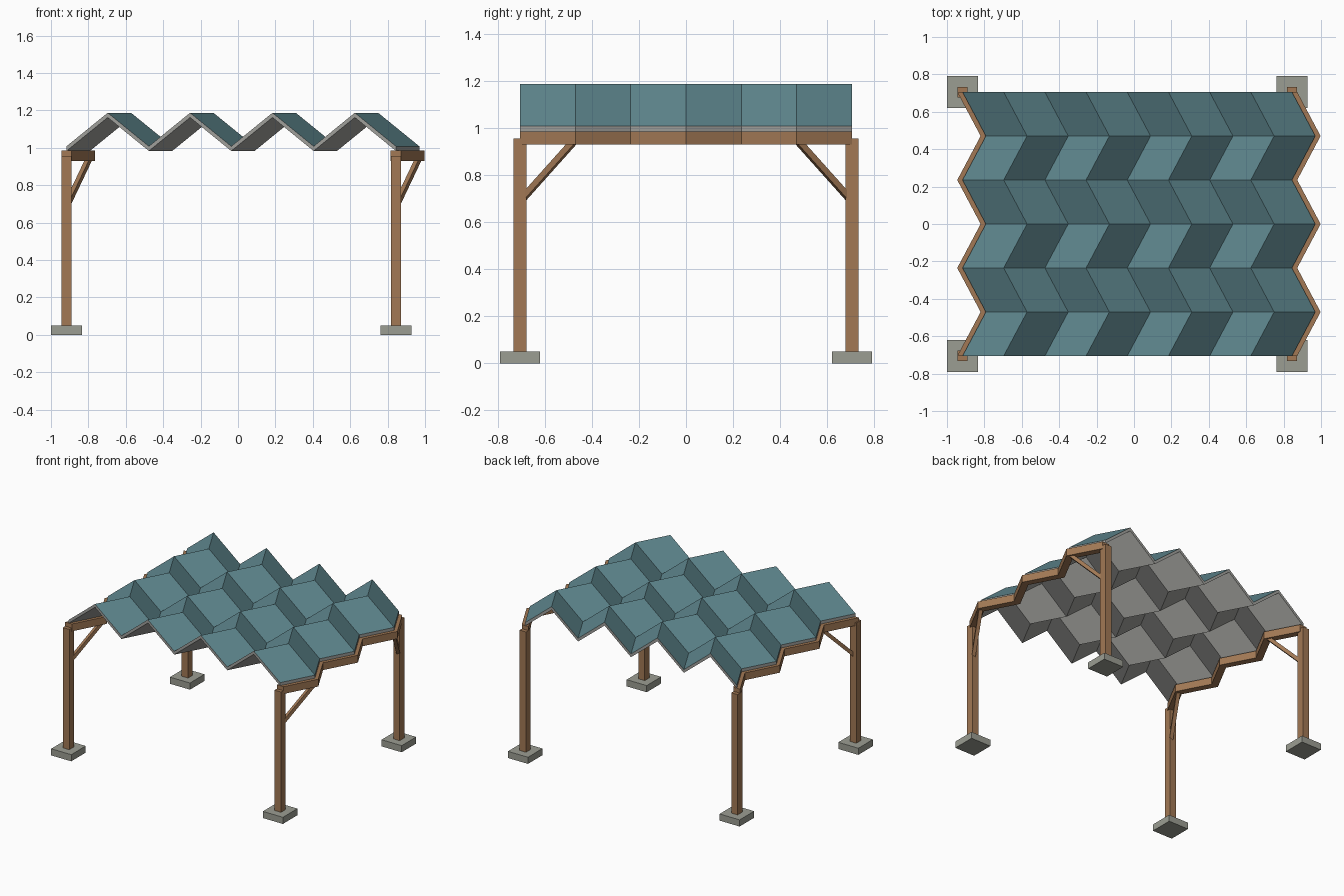
import bpy, bmesh
from mathutils import Vector

if "Cube" in bpy.data.objects:
    bpy.data.objects.remove(bpy.data.objects["Cube"])

X0, STEP, SHIFT = -0.917, 0.2202, 0.125   # left roof edge, fold spacing, zigzag offset
COLS, ROWS, DY = 8, 6, 0.2352
X1 = X0 + COLS * STEP
Y1 = ROWS * DY / 2


def material(name, rgb):
    m = bpy.data.materials.new(name)
    m.diffuse_color = (*rgb, 1)
    m.use_nodes = True
    m.node_tree.nodes["Principled BSDF"].inputs["Base Color"].default_value = m.diffuse_color
    return m


teal = material("teal_sheet", (0.115, 0.245, 0.275))
wood = material("timber", (0.36, 0.19, 0.09))
stone = material("concrete", (0.33, 0.34, 0.29))
lining = material("grey_lining", (0.35, 0.35, 0.33))


def finish(name, bm, *mats):
    bmesh.ops.recalc_face_normals(bm, faces=bm.faces)
    me = bpy.data.meshes.new(name)
    bm.to_mesh(me)
    bm.free()
    for m in mats:
        me.materials.append(m)
    ob = bpy.data.objects.new(name, me)
    bpy.context.collection.objects.link(ob)
    return ob


def zigzag_slab(xs, tops, thick):
    """Cross-section in x/z swept along the zigzag in y; top faces use slot 0."""
    bm = bmesh.new()
    grid = []
    for j in range(ROWS + 1):
        y, dx = -Y1 + j * DY, SHIFT * (j % 2)
        top = [bm.verts.new((x + dx, y, z)) for x, z in zip(xs, tops)]
        low = [bm.verts.new((x + dx, y, z - thick)) for x, z in zip(xs, tops)]
        grid.append((top, low))

    def face(vs, slot):
        bm.faces.new(vs).material_index = slot

    n = len(xs) - 1
    for (t0, l0), (t1, l1) in zip(grid, grid[1:]):
        for i in range(n):
            face((t0[i], t0[i + 1], t1[i + 1], t1[i]), 0)
            face((l0[i], l1[i], l1[i + 1], l0[i + 1]), 1)
        for i in (0, n):
            face((t0[i], t1[i], l1[i], l0[i]), 1)
    for t, l in (grid[0], grid[-1]):
        for i in range(n):
            face((t[i], t[i + 1], l[i + 1], l[i]), 1)
    return bm


def box(name, centre, size, mat):
    bm = bmesh.new()
    bmesh.ops.create_cube(bm, size=1)
    bmesh.ops.scale(bm, vec=size, verts=bm.verts)
    bmesh.ops.translate(bm, vec=centre, verts=bm.verts)
    return finish(name, bm, mat)


def strut(name, a, b, w, mat):
    a, b = Vector(a), Vector(b)
    d = b - a
    ob = box(name, (0, 0, 0), (w, w, d.length), mat)
    ob.location = (a + b) / 2
    ob.rotation_euler = d.to_track_quat('Z', 'Y').to_euler()
    return ob


# folded roof
xs = [X0 + i * STEP for i in range(COLS + 1)]
finish("folded_roof", zigzag_slab(xs, [1.187 if i % 2 else 1.008 for i in range(COLS + 1)], 0.025),
       teal, lining)

for side, x in (("left", X0), ("right", X1)):
    # zigzag edge beam
    finish(side + "_beam", zigzag_slab([x - 0.028, x + 0.028], [0.985, 0.985], 0.055), wood, wood)
    for end, s in (("front", -1), ("back", 1)):
        tag = f"{end}_{side}_"
        # footing, post and diagonal brace
        box(tag + "footing", (x, s * Y1, 0.025), (0.167, 0.172, 0.05), stone)
        box(tag + "post", (x, s * Y1, 0.5025), (0.053, 0.056, 0.905), wood)
        strut(tag + "brace", (x + 0.006, s * 0.695, 0.70), (x + 0.12, s * 0.48, 0.94), 0.026, wood)
